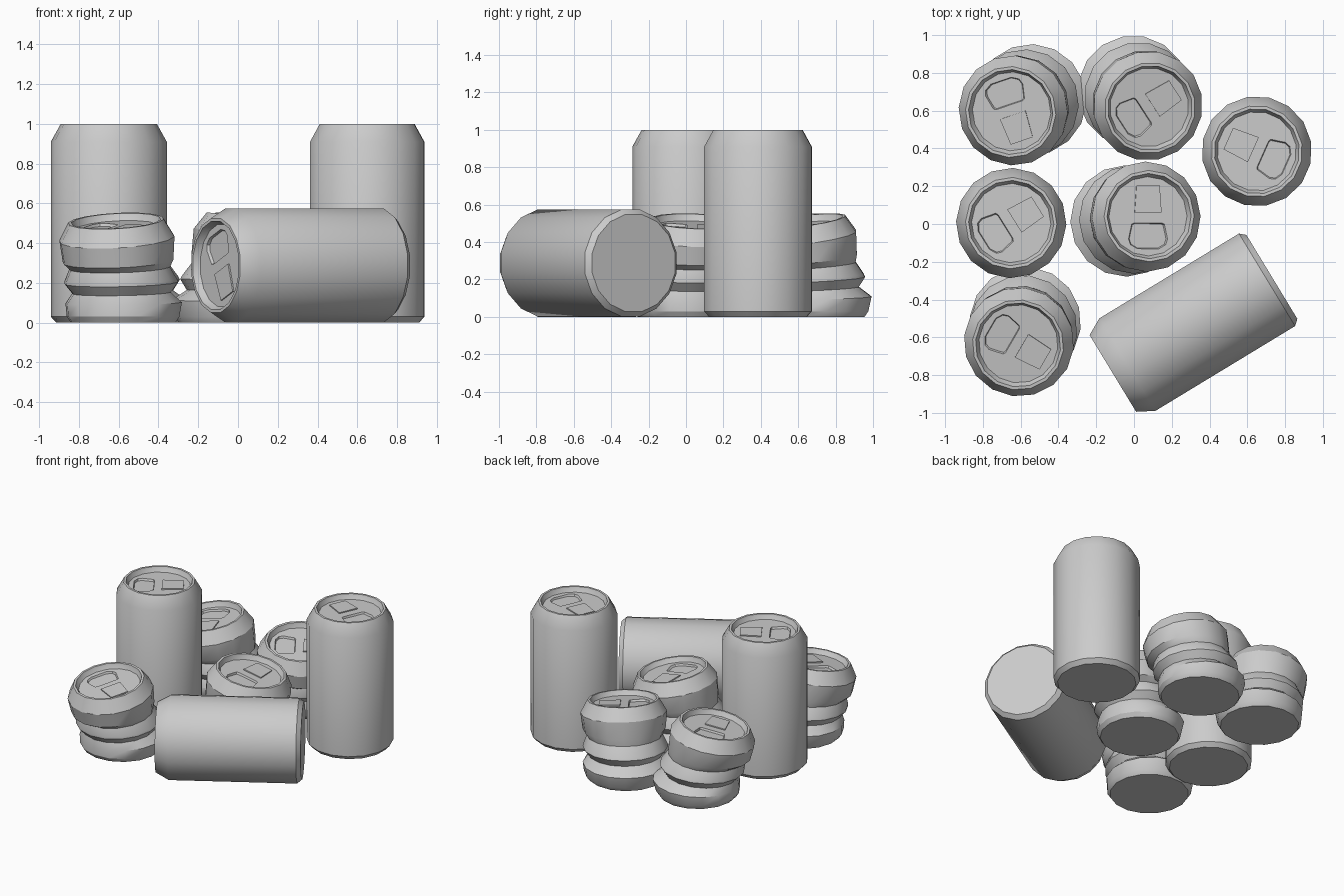
import bpy, bmesh, math
from mathutils import Matrix, Vector

if "Cube" in bpy.data.objects:
    bpy.data.objects.remove(bpy.data.objects["Cube"])

SIDES = 16
metal = bpy.data.materials.new("grey_metal")
metal.use_nodes = True
GREY = (0.6, 0.6, 0.6, 1)
metal.diffuse_color = GREY
metal.node_tree.nodes["Principled BSDF"].inputs["Base Color"].default_value = GREY

# Body rings: height, radius, sideways offset, slope
STRAIGHT = [(0, .265, 0, 0), (.03, .292, 0, 0)]
CRUSHED = [(0, .265, .115, 0), (.03, .285, .115, 0), (.10, .295, .125, .04),
           (.15, .25, .09, .06), (.20, .288, .085, .07), (.215, .285, .08, .07),
           (.275, .255, .06, .1), (.31, .28, .035, .13)]
# Neck and rim, measured down from the rim: height, radius
NECK = [(-.09, .292), (0, .242), (0, .226), (-.012, .222), (-.035, .21)]
# Half outline of the drinking hole: outward, sideways
HOLE = [(.035, .075), (.042, .088), (.12, .105), (.15, .095), (.172, .058)]


def finish(bm, name, matrix):
    mesh = bpy.data.meshes.new(name)
    bm.to_mesh(mesh)
    bm.free()
    obj = bpy.data.objects.new(name, mesh)
    bpy.context.collection.objects.link(obj)
    mesh.materials.append(metal)
    obj.matrix_world = matrix
    bpy.ops.object.select_all(action='DESELECT')
    obj.select_set(True)
    bpy.context.view_layer.objects.active = obj
    bpy.ops.object.shade_smooth_by_angle(angle=math.radians(30))
    return obj


def ring(bm, z, r, offset=0, slope=0, matrix=Matrix()):
    angles = [(i + .5) * math.tau / SIDES for i in range(SIDES)]
    return [bm.verts.new(matrix @ Vector((offset + r * math.cos(a), r * math.sin(a),
                                          z + slope * r * math.cos(a)))) for a in angles]


def bridge(bm, lower, upper):
    n = len(lower)
    for i in range(n):
        j = (i + 1) % n
        bm.faces.new((lower[i], lower[j], upper[j], upper[i]))


def outline(bm, points, z):
    return [bm.verts.new((x, y, z)) for x, y in points]


def make_can(name, matrix, body, height, tilt, hole_angle):
    top = Matrix.Translation((0, 0, height)) @ Matrix.Rotation(-math.radians(tilt), 4, 'Y')

    # Body, neck and rim
    bm = bmesh.new()
    rings = [ring(bm, *row) for row in body]
    rings += [ring(bm, z, r, matrix=top) for z, r in NECK]
    for lower, upper in zip(rings, rings[1:]):
        bridge(bm, lower, upper)
    bm.faces.new(rings[0][::-1])
    finish(bm, name + "_body", matrix)

    # Lid with a sunken drinking hole
    lid_z = NECK[-1][0]
    bm = bmesh.new()
    rim = ring(bm, lid_z, NECK[-1][1], matrix=Matrix.Rotation(-math.radians(hole_angle), 4, 'Z'))
    points = [(x, -y) for x, y in HOLE] + HOLE[::-1]
    edge = outline(bm, points, lid_z)
    edges = [bm.edges.new((loop[i - 1], loop[i])) for loop in (rim, edge) for i in range(len(loop))]
    bmesh.ops.triangle_fill(bm, edges=edges, use_beauty=True, normal=(0, 0, 1))
    floor = outline(bm, [(x * .94 + .006, y * .94) for x, y in points], lid_z - .014)
    bridge(bm, edge, floor)
    bm.faces.new(floor)
    for f in bm.faces:
        f.normal_update()
        if f.normal.z < 0:
            f.normal_flip()
    lid_matrix = matrix @ top @ Matrix.Rotation(math.radians(hole_angle), 4, 'Z')
    finish(bm, name + "_lid", lid_matrix)

    # Pull tab
    bm = bmesh.new()
    shape = [(-.165, -.062), (-.02, -.072), (-.02, .072), (-.165, .062)]
    low, high = outline(bm, shape, lid_z - .002), outline(bm, shape, lid_z + .008)
    bridge(bm, low, high)
    bm.faces.new(high)
    bm.faces.new(low[::-1])
    finish(bm, name + "_pull_tab", lid_matrix)


def standing(x, y, angle):
    return Matrix.Translation((x, y, 0)) @ Matrix.Rotation(math.radians(angle), 4, 'Z')


# Two upright cans
for side, x, y, angle in (("left", .65, .385, -24), ("right", -.65, .005, 212)):
    make_can("upright_can_" + side, standing(x, y, angle), STRAIGHT, 1, 0, 0)

# Can lying on its side
axis, up = Vector((-.855, -.519, 0)).normalized(), Vector((0, 0, 1))
lying = Matrix((up, axis.cross(up), axis)).transposed().to_4x4()
make_can("lying_can", Matrix.Translation((.73, -.28, .288)) @ lying, STRAIGHT, .985, 0, 22)

# Four crushed cans
crushed = (("front", -.614, -.64, 72), ("back_right", -.653, .593, 31),
           ("back", .085, .614, 135), ("middle", .08, .042, 192))
for place, x, y, angle in crushed:
    make_can("crushed_can_" + place, standing(x, y, angle), CRUSHED, .512, 10, 78)
